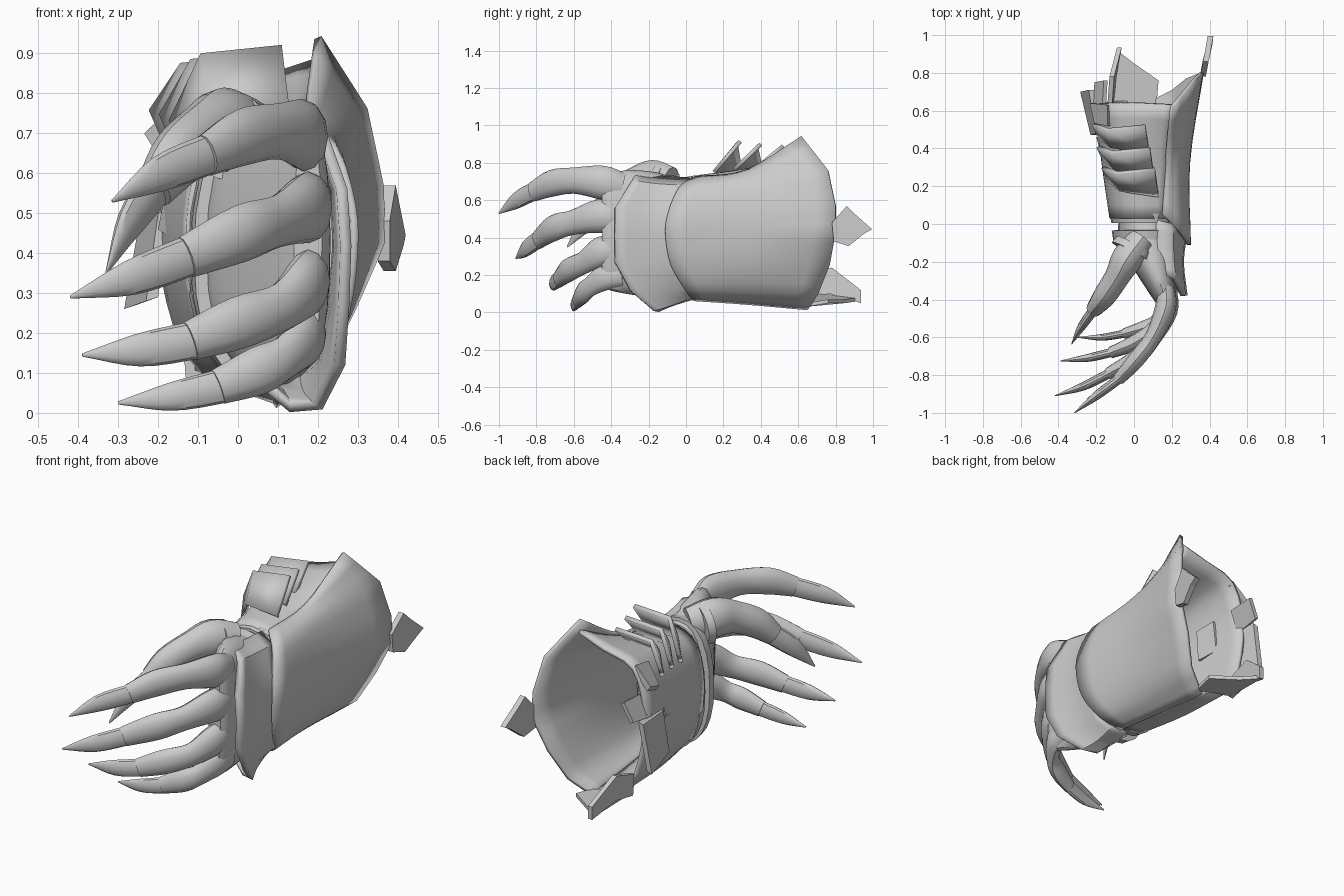
import bpy, bmesh, math
from mathutils import Vector


def spline(pts, n):
    """Catmull-Rom resample of tuples of any length, n steps per span."""
    P = [Vector(p) for p in pts]
    P = [P[0] * 2 - P[1]] + P + [P[-1] * 2 - P[-2]]
    out = []
    for i in range(1, len(P) - 2):
        a, b, c, d = P[i - 1:i + 3]
        for k in range(n):
            t = k / n
            out.append(0.5 * (2 * b + (c - a) * t + (2 * a - 5 * b + 4 * c - d) * t * t
                              + (3 * b - a - 3 * c + d) * t ** 3))
    return out + [P[-2]]


def loft(name, rows, closed=False, thick=0.0, angle=35):
    """Skin rows of points; closed rows are capped, open ones get thickness."""
    bm = bmesh.new()
    V = [[bm.verts.new(p) for p in r] for r in rows]
    n = len(V[0])
    for a, b in zip(V, V[1:]):
        for i in range(n if closed else n - 1):
            j = (i + 1) % n
            bm.faces.new((a[i], a[j], b[j], b[i]))
    if closed:
        bm.faces.new(V[0])
        bm.faces.new(V[-1])
    bmesh.ops.recalc_face_normals(bm, faces=bm.faces)
    me = bpy.data.meshes.new(name)
    bm.to_mesh(me)
    bm.free()
    me.shade_smooth()
    me.set_sharp_from_angle(angle=math.radians(angle))
    ob = bpy.data.objects.new(name, me)
    bpy.context.collection.objects.link(ob)
    if thick:
        m = ob.modifiers.new("thickness", 'SOLIDIFY')
        m.thickness, m.offset = thick, 0
    return ob


def tube(name, pts, sides=12, steps=4, flat=0.75):
    """Oval tube along (x, y, z, r); flat narrows it sideways."""
    S = spline(pts, steps)
    C = [Vector(s[:3]) for s in S]
    rows = []
    for i, c in enumerate(C):
        t = (C[min(i + 1, len(C) - 1)] - C[max(i - 1, 0)]).normalized()
        side = t.cross(Vector((0, 0, 1))).normalized()
        up = side.cross(t)
        r = max(S[i][3], 0.003)
        rows.append([c + side * r * flat * math.cos(a) + up * r * math.sin(a)
                     for a in (2 * math.pi * k / sides for k in range(sides))])
    return loft(name, rows, True)


def oval(x, y, z, rx, rz, n=24, p=0.85):
    sp = lambda v: math.copysign(abs(v) ** p, v)
    return [(x + rx * sp(math.cos(a)), y, z + rz * sp(math.sin(a)))
            for a in (2 * math.pi * k / n for k in range(n))]


def slab(name, pts, extrude):
    """Flat polygon extruded along a vector."""
    e = Vector(extrude)
    return loft(name, [pts, [Vector(p) + e for p in pts]], True, angle=10)


def skin(name, curves, thick, n=3):
    """Smooth lengthways between curves that share a point count."""
    cols = [spline(c, n) for c in zip(*curves)]
    return loft(name, list(zip(*cols)), False, thick)


# Forearm outer plate: flared at the elbow with a pointed upper corner
front = spline([(.15, .05, .72), (.24, -.04, .66), (.285, -.10, .52), (.29, -.11, .40),
                (.27, -.08, .25), (.22, 0, .12), (.12, .04, .07)], 3)
mid = spline([(.17, .32, .755), (.24, .32, .70), (.28, .32, .56), (.285, .32, .41),
              (.26, .32, .25), (.20, .32, .12), (.10, .32, .05)], 3)
rear = [Vector(p) for p in [(.20, .62, .94), (.315, .76, .76), (.355, .80, .57), (.36, .80, .43),
                            (.285, .77, .26), (.21, .71, .11), (.09, .65, .02)]]
rear = [a.lerp(b, k / 3) for a, b in zip(rear, rear[1:]) for k in range(3)] + [rear[-1]]
skin("forearm_outer_plate", [front, mid, rear], .02, 4)

# Forearm inner liner closing the palm side
l_front = spline([(.16, .03, .70), (.03, .03, .72), (-.08, .03, .65), (-.12, .03, .47),
                  (-.10, .03, .26), (-.02, .03, .11), (.13, .04, .08)], 3)
l_mid = spline([(.18, .32, .74), (.05, .32, .76), (-.10, .32, .71), (-.16, .32, .50),
                (-.14, .32, .27), (-.06, .32, .10), (.11, .32, .06)], 3)
l_rear = spline([(.20, .63, .88), (.05, .64, .83), (-.13, .64, .77), (-.20, .64, .55),
                 (-.17, .64, .28), (-.09, .65, .11), (.10, .65, .03)], 3)
skin("forearm_inner_liner", [l_front, l_mid, l_rear], .02, 4)

# Plate over the back of the hand
g_front = [(.12, -.26, .745), (.21, -.29, .70), (.26, -.38, .56), (.27, -.38, .42), (.265, -.38, .27),
           (.255, -.30, .12), (.20, -.18, .015), (.13, -.15, .015), (.06, -.12, .08)]
g_mid = [(.12, -.14, .72), (.20, -.16, .68), (.245, -.20, .56), (.25, -.20, .42), (.24, -.20, .27),
         (.22, -.15, .12), (.17, -.09, .045), (.11, -.08, .045), (.05, -.06, .09)]
g_rear = [(.12, .02, .71), (.20, 0, .67), (.26, -.05, .55), (.27, -.05, .42), (.25, -.04, .27),
          (.21, 0, .13), (.16, .03, .09), (.10, .03, .08), (.04, .03, .10)]
skin("hand_back_plate", [g_front, g_mid, g_rear], .028)

# Palm body
palm = [(.07, .10, .40, .15, .29), (.07, -.08, .41, .15, .32), (.10, -.20, .42, .125, .335),
        (.14, -.32, .43, .09, .33), (.17, -.41, .43, .06, .31), (.175, -.45, .43, .035, .28)]
pts = [oval(*p) for p in palm]
loft("palm", list(zip(*[spline(c, 3) for c in zip(*pts)])), True)

# Raised wrist bands
for k, (y, rx, rz) in enumerate([(.03, .185, .325), (-.06, .175, .33)]):
    rows = [oval(.065, y + dy, .40, rx + dr, rz + dr)
            for dy, dr in ((-.025, -.03), (-.025, 0), (.025, .008), (.03, -.03))]
    loft(f"wrist_band_{k}", rows, True)

# Fingers: buried root, knuckle, bones, claw root, claw middle, claw tip
fingers = {
    "index": [(.17, -.34, .67, .075), (.165, -.45, .695, .090), (.10, -.60, .705, .070),
              (.01, -.72, .69, .072), (-.08, -.82, .645, .054), (-.20, -.91, .597, .045), (-.315, -1.0, .53, .004)],
    "middle": [(.18, -.34, .50, .075), (.175, -.46, .515, .090), (.10, -.61, .48, .066),
               (.01, -.71, .45, .072), (-.13, -.79, .39, .054), (-.27, -.86, .338, .044), (-.42, -.91, .29, .004)],
    "ring": [(.18, -.34, .34, .070), (.175, -.45, .325, .082), (.11, -.55, .265, .062),
             (.00, -.63, .225, .066), (-.12, -.68, .18, .050), (-.25, -.71, .157, .041), (-.39, -.725, .145, .004)],
    "little": [(.18, -.34, .20, .065), (.17, -.43, .19, .072), (.12, -.51, .14, .055),
               (.05, -.55, .105, .060), (-.05, -.58, .065, .045), (-.17, -.60, .04, .035), (-.30, -.60, .025, .004)],
    "thumb": [(.04, -.08, .69, .09), (-.035, -.18, .71, .105), (-.09, -.28, .69, .085),
              (-.155, -.38, .635, .078), (-.21, -.45, .56, .056), (-.275, -.54, .47, .045), (-.33, -.635, .35, .004)],
}
for name, p in fingers.items():
    flat = .78 if name == "thumb" else .62
    tube(name + "_finger", p[:5], flat=flat)
    root = Vector(p[3]).lerp(Vector(p[4]), .8)
    tube(name + "_claw", [(*root[:3], root[3] * .85), (*p[4][:3], p[4][3] * .95)] + p[5:], flat=.5)

# Collar round the thumb root
d = Vector((-.45, -.85, .1)).normalized()
u = d.cross(Vector((0, 0, 1))).normalized()
w = u.cross(d)
rows = []
for s, r in ((-.02, .08), (-.02, .105), (.02, .11), (.02, .08)):
    c = Vector((-.01, -.13, .69)) + d * s
    rows.append([c + (u * math.cos(k * math.pi / 10) + w * math.sin(k * math.pi / 10)) * r for k in range(20)])
loft("thumb_collar", rows, True)

# Folded fins along the top of the forearm, each bent down on the inner side
for k, (y, z, h) in enumerate([(.15, .75, .165), (.26, .765, .135), (.38, .775, .115)]):
    x = -.025 * k
    low = [(.13 + x, y, z), (-.07 + x, y + .03, z), (-.13 + x, y + .08, z - .10)]
    high = [(.11 + x, y + .14, z + h), (-.09 + x, y + .12, z + h - .02), (-.165 + x, y + .15, z - .02)]
    loft(f"top_fin_{k}", [low, high], False, .022, 10)

# Plates on the inner side of the forearm
slab("side_plate_large", [(-.20, .48, .50), (-.24, .71, .52), (-.285, .70, .26), (-.23, .47, .28)], (.03, 0, .01))
slab("side_plate_upper", [(-.14, .52, .77), (-.14, .63, .79), (-.235, .64, .70), (-.21, .53, .66)], (.02, 0, -.03))
slab("side_plate_rear", [(-.17, .60, .64), (-.16, .76, .64), (-.21, .75, .54), (-.215, .60, .52)], (.02, 0, -.01))
slab("side_plate_front", [(-.15, .36, .60), (-.17, .47, .62), (-.20, .46, .46), (-.17, .35, .44)], (.03, 0, 0))

# Spikes at the elbow rim
slab("elbow_spike", [(.35, .78, .48), (.365, .86, .57), (.375, .91, .52), (.39, .995, .445),
                     (.385, .95, .42), (.365, .87, .355), (.35, .79, .38)], (.03, 0, 0))
slab("lower_spike", [(-.14, .64, .20), (-.13, .78, .24), (-.09, .935, .12), (-.09, .935, .05),
                     (-.12, .77, .10), (-.13, .64, .08)], (.025, 0, 0))
slab("lower_spike_web", [(-.12, .64, .09), (-.09, .92, .06), (.00, .85, .05), (.13, .76, .05), (.12, .64, .03)], (0, 0, .02))
